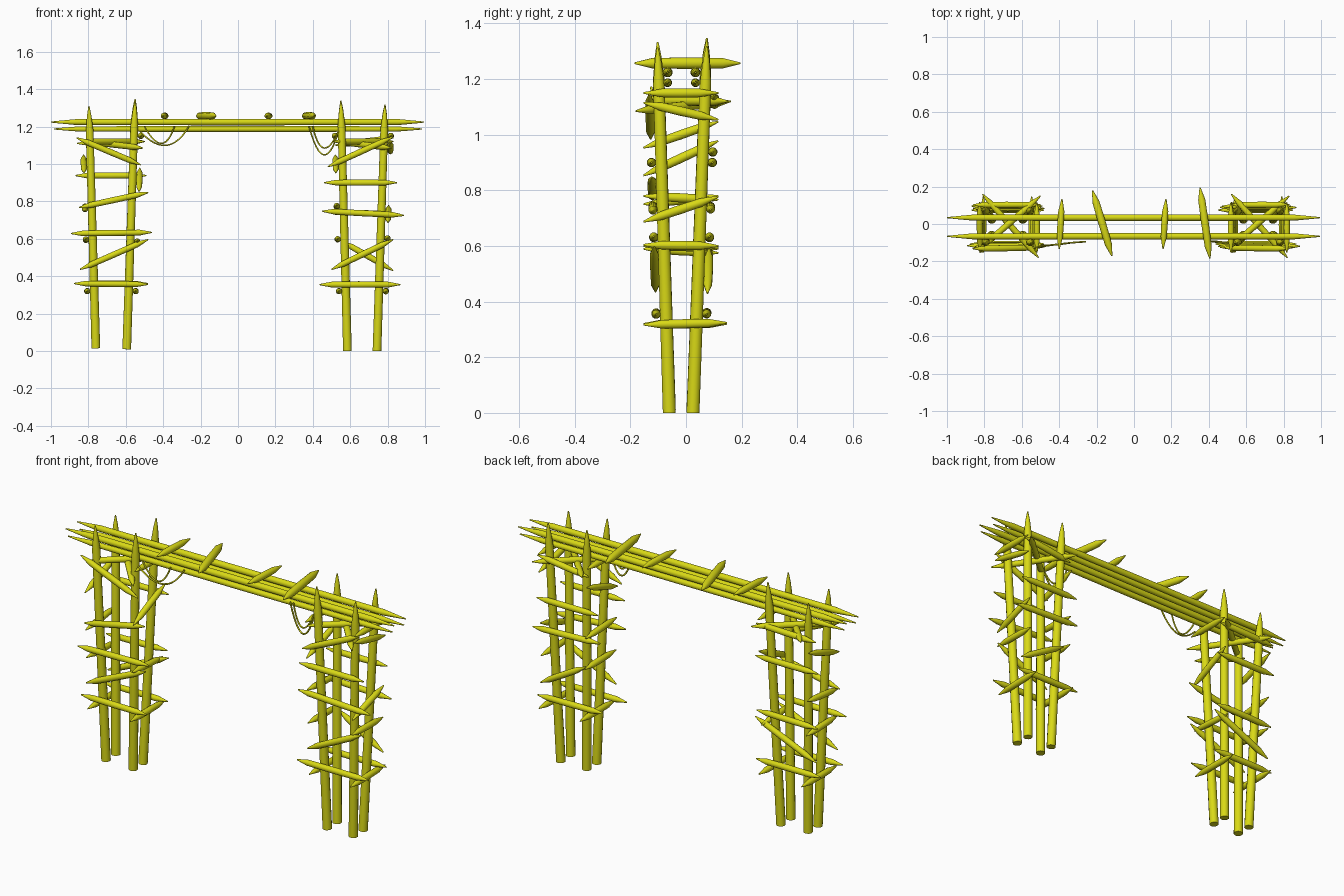
import bpy, bmesh, math
from mathutils import Vector

wood = bpy.data.materials.new("yellow_wood")
wood.diffuse_color = (0.70, 0.70, 0.008, 1)


def finish(bm, name):
    bmesh.ops.recalc_face_normals(bm, faces=bm.faces)
    me = bpy.data.meshes.new(name)
    bm.to_mesh(me)
    bm.free()
    me.materials.append(wood)
    for p in me.polygons:
        p.use_smooth = True
    me.set_sharp_from_angle(angle=math.radians(40))
    ob = bpy.data.objects.new(name, me)
    bpy.context.collection.objects.link(ob)
    return ob


def lathe(name, a, b, profile, sides=12):
    """Round bar from a to b; profile is (distance along, radius)."""
    a, b = Vector(a), Vector(b)
    d = (b - a).normalized()
    u = d.orthogonal().normalized()
    v = d.cross(u)
    bm = bmesh.new()
    rings = []
    for t, r in profile:
        c = a + d * t
        rings.append([bm.verts.new(c + (u * math.cos(k) + v * math.sin(k)) * r)
                      for k in (2 * math.pi * i / sides for i in range(sides))])
    for r0, r1 in zip(rings, rings[1:]):
        for i in range(sides):
            j = (i + 1) % sides
            bm.faces.new((r0[i], r0[j], r1[j], r1[i]))
    bm.faces.new(rings[0])
    bm.faces.new(rings[-1])
    return finish(bm, name)


def stake(name, a, b, r=0.017, tip=0.065):
    """Stick sharpened at both ends."""
    n = (Vector(b) - Vector(a)).length
    return lathe(name, a, b, [(0, 0.003), (tip, r * 0.93), (n / 2, r),
                              (n - tip, r * 0.93), (n, 0.003)])


def lean(base, top, z):
    return base + (top - base) * z / 1.34


# Leaning posts: base x, top x, base z, top z of front and back
for bx, tx, z0, zf, zb in ((-0.76, -0.797, 0.015, 1.31, 1.30), (-0.595, -0.55, 0.01, 1.335, 1.35),
                           (0.585, 0.55, 0, 1.335, 1.34), (0.743, 0.786, 0, 1.315, 1.32)):
    for by, ty, z1, nm in ((-0.06, -0.102, zf, "front"), (0.025, 0.075, zb, "back")):
        n = z1 - z0
        lathe(nm + "_post", (bx, by, z0), (tx, ty, z1),
              [(0, 0.024), (n * 0.5, 0.0225), (n - 0.13, 0.021), (n - 0.05, 0.012), (n, 0.003)])

# Long double beams along both sides
for y in (-0.066, 0.034):
    stake("upper_beam", (-1.0, y, 1.224), (0.995, y, 1.224), 0.018, 0.14)
    stake("lower_beam", (-0.985, y, 1.187), (0.985, y, 1.187), 0.016, 0.14)

# Short sticks lying across the beams
for x0, y0, x1, y1, r in ((-0.40, -0.134, -0.385, 0.134, 0.018), (-0.118, -0.172, -0.222, 0.18, 0.021),
                          (0.155, -0.134, 0.171, 0.134, 0.018), (0.406, -0.185, 0.353, 0.195, 0.021)):
    stake("cross_stick", (x0, y0, 1.257), (x1, y1, 1.257), r)

# Rungs on front and back: x0, z0, x1, z1
front = ((-0.877, 0.361, -0.48, 0.356), (-0.845, 0.436, -0.48, 0.596), (-0.85, 0.767, -0.48, 0.847),
         (-0.863, 1.14, -0.52, 0.995), (-0.893, 0.628, -0.46, 0.634),
         (0.435, 0.355, 0.868, 0.355), (0.50, 0.436, 0.83, 0.596), (0.45, 0.748, 0.888, 0.725),
         (0.46, 0.90, 0.85, 0.90), (0.48, 0.985, 0.83, 1.145))
back = ((-0.87, 0.36, -0.48, 0.36), (-0.845, 0.436, -0.48, 0.596), (-0.87, 0.938, -0.49, 0.938),
        (-0.86, 0.628, -0.49, 0.634), (-0.86, 1.11, -0.5, 1.12),
        (0.45, 0.358, 0.85, 0.355), (0.55, 0.59, 0.83, 0.43), (0.46, 0.745, 0.87, 0.73),
        (0.47, 0.90, 0.84, 0.90), (0.52, 1.10, 0.83, 1.14))
for x0, z0, x1, z1 in front:
    stake("front_rung", (x0, lean(-0.06, -0.102, z0) - 0.036, z0), (x1, lean(-0.06, -0.102, z1) - 0.036, z1))
for x0, z0, x1, z1 in back:
    stake("back_rung", (x0, lean(0.025, 0.075, z0) + 0.036, z0), (x1, lean(0.025, 0.075, z1) + 0.036, z1))

# Rungs on tower sides: base x, top x, then pairs of front and back heights
sides = ((0.78, 0.823, ((0.317, 0.324), (0.604, 0.60), (0.687, 0.777), (1.115, 1.054), (1.15, 1.15))),
         (0.549, 0.513, ((0.32, 0.32), (0.60, 0.595), (0.78, 0.766), (0.953, 1.047), (1.15, 1.15))),
         (-0.797, -0.834, ((0.32, 0.32), (0.60, 0.59), (0.75, 0.78), (0.953, 1.047))),
         (-0.558, -0.513, ((0.32, 0.32), (0.59, 0.575), (0.853, 0.978), (1.15, 1.15))))
for bx, tx, rungs in sides:
    for z0, z1 in rungs:
        stake("side_rung", (lean(bx, tx, z0), -0.153, z0),
              (lean(bx, tx, z1), 0.147 if z0 < 0.4 else 0.116, z1))

# Crossed braces inside the tower tops
for cx in (-0.66, 0.67):
    stake("diagonal_brace", (cx + 0.15, -0.18, 1.085), (cx - 0.15, 0.16, 1.12))
    stake("diagonal_brace", (cx - 0.16, -0.13, 1.12), (cx + 0.16, 0.15, 1.12))

# Hanging ropes: start, lowest point and end
ropes = (((-0.52, -0.125, 1.17), (-0.38, -0.105, 1.10), (-0.26, -0.095, 1.205)),
         ((-0.50, -0.115, 1.20), (-0.41, -0.11, 1.11), (-0.34, -0.10, 1.20)),
         ((0.38, -0.09, 1.20), (0.455, -0.095, 1.05), (0.53, -0.105, 1.15)),
         ((0.40, -0.09, 1.20), (0.46, -0.10, 1.085), (0.54, -0.11, 1.18)))
for a, m, b in ropes:
    a, m, b = Vector(a), Vector(m), Vector(b)
    ctrl = 2 * m - (a + b) / 2
    cu = bpy.data.curves.new("rope", "CURVE")
    cu.dimensions = "3D"
    cu.bevel_depth = 0.0045
    cu.bevel_resolution = 1
    cu.use_fill_caps = True
    sp = cu.splines.new("POLY")
    sp.points.add(12)
    for i, p in enumerate(sp.points):
        t = i / 12
        p.co = (*((1 - t) ** 2 * a + 2 * t * (1 - t) * ctrl + t * t * b), 1)
    cu.materials.append(wood)
    bpy.context.collection.objects.link(bpy.data.objects.new("hanging_rope", cu))
